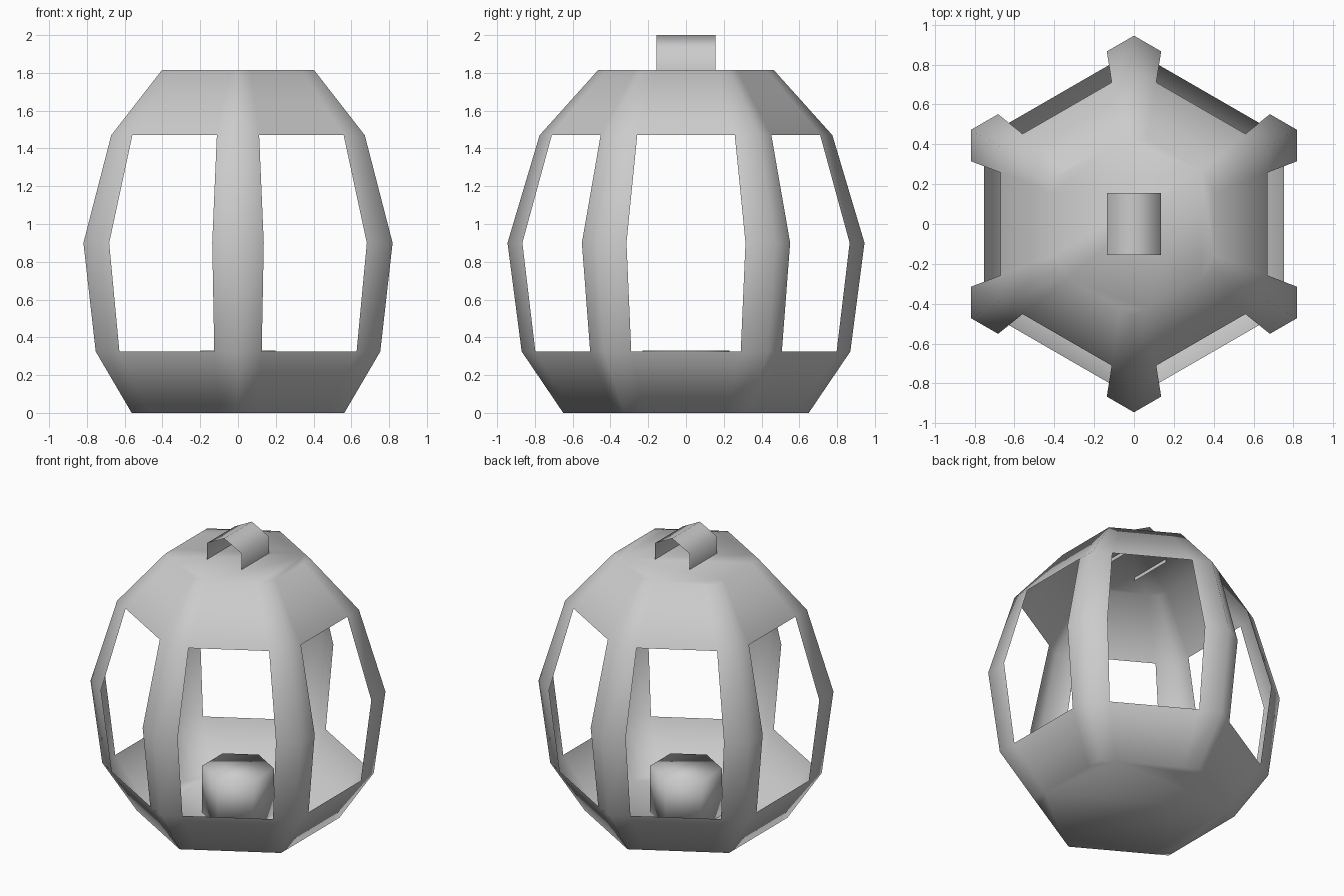
import bpy, bmesh, math
from mathutils import Vector

if "Cube" in bpy.data.objects:
    bpy.data.objects.remove(bpy.data.objects["Cube"])


def finish(name, bm, smooth=True):
    bmesh.ops.recalc_face_normals(bm, faces=bm.faces)
    mesh = bpy.data.meshes.new(name)
    bm.to_mesh(mesh)
    bm.free()
    for p in mesh.polygons:
        p.use_smooth = smooth
    obj = bpy.data.objects.new(name, mesh)
    bpy.context.collection.objects.link(obj)
    return obj


def hex_ring(bm, radius, z, fractions=(0,)):
    """Ring of vertices along a hexagon, with extra points on each edge."""
    corners = [Vector((radius * math.cos(a), radius * math.sin(a), z))
               for a in (math.radians(90 + 60 * i) for i in range(6))]
    return [bm.verts.new(corners[i].lerp(corners[(i + 1) % 6], f))
            for i in range(6) for f in fractions]


def bridge(bm, low, high, skip=lambda i: False):
    n = len(low)
    for i in range(n):
        if not skip(i):
            j = (i + 1) % n
            bm.faces.new((low[i], low[j], high[j], high[i]))


# Lantern shell: six-sided barrel, open windows in the two middle bands
profile = [(0.65, 0.0), (0.87, 0.325), (0.945, 0.90), (0.775, 1.47), (0.465, 1.815)]
bm = bmesh.new()
rings = [hex_ring(bm, r, z, (0, 1 / 6, 5 / 6)) for r, z in profile]
for k in range(4):
    is_window_band = k in (1, 2)
    bridge(bm, rings[k], rings[k + 1], lambda i: is_window_band and i % 3 == 1)
bm.faces.new(rings[0])
bm.faces.new(rings[-1])
finish("lantern_shell", bm)

# Candle: short hexagonal block on the floor
bm = bmesh.new()
low, high = hex_ring(bm, 0.23, 0.003), hex_ring(bm, 0.23, 0.33)
bridge(bm, low, high)
bm.faces.new(low)
bm.faces.new(high)
finish("candle", bm)

# Handle: thin folded strap on top
strap = [(-0.135, 1.79), (-0.135, 1.93), (0, 2.0), (0.135, 1.93), (0.135, 1.79)]
bm = bmesh.new()
front, back = [[bm.verts.new((x, y, z)) for x, z in strap] for y in (-0.155, 0.155)]
bridge(bm, front, back, lambda i: i == len(strap) - 1)
finish("top_handle", bm)
